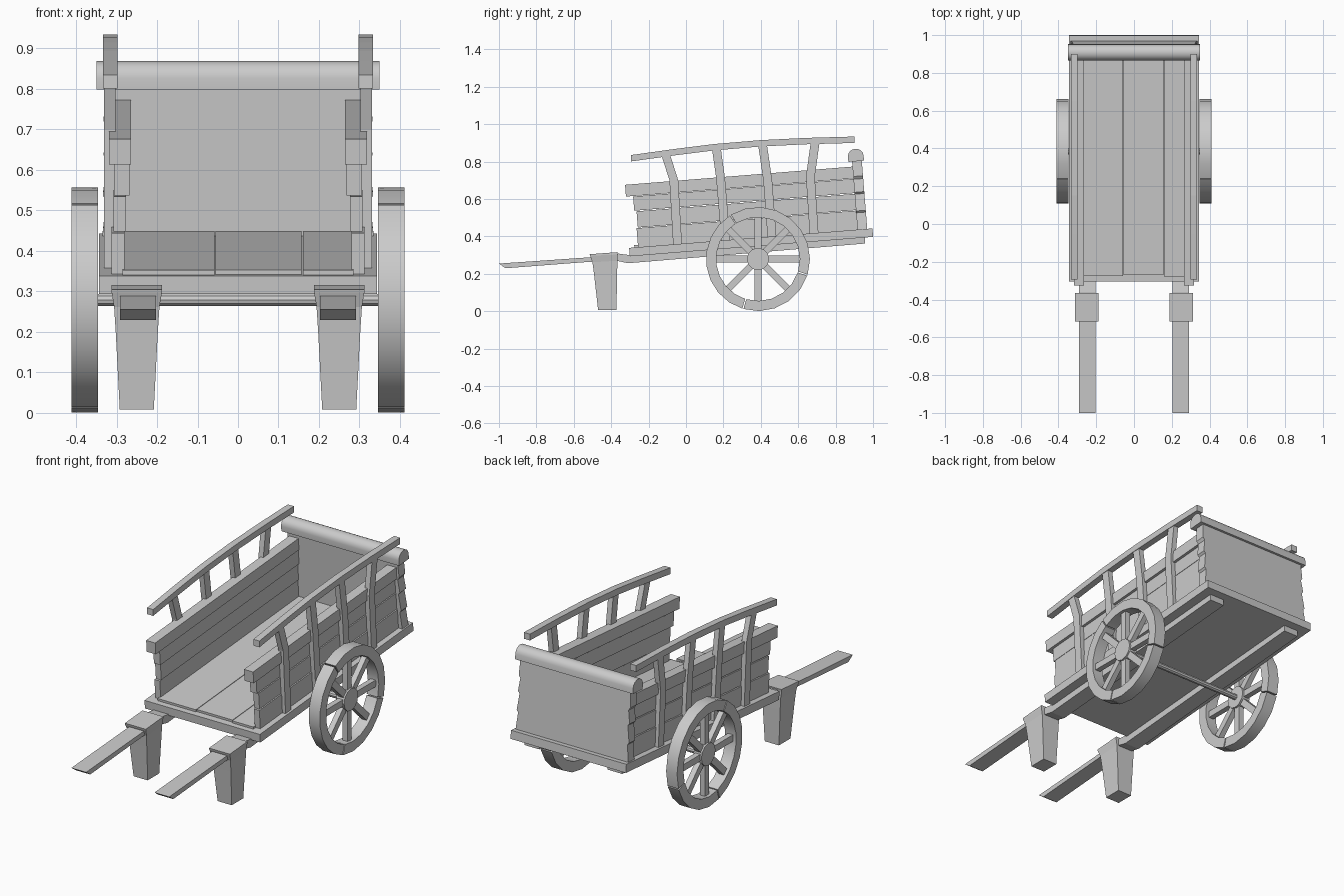
import bpy, bmesh, math

if "Cube" in bpy.data.objects:
    bpy.data.objects.remove(bpy.data.objects["Cube"])

ANG = math.atan(0.08)          # the cart body tips up toward the back
CA, SA = math.cos(ANG), math.sin(ANG)
BED_Z = 0.363


def tilt(s, h):
    """Body coordinates (along bed, above bed) to world (y, z)."""
    return s * CA - h * SA, BED_Z + s * SA + h * CA


def finish(name, bm, smooth=False):
    bmesh.ops.recalc_face_normals(bm, faces=bm.faces[:])
    me = bpy.data.meshes.new(name)
    bm.to_mesh(me)
    bm.free()
    ob = bpy.data.objects.new(name, me)
    bpy.context.collection.objects.link(ob)
    if smooth:
        bpy.context.view_layer.objects.active = ob
        ob.select_set(True)
        bpy.ops.object.shade_smooth_by_angle(angle=math.radians(30))
        ob.select_set(False)
    return ob


def loft(bm, rings):
    """Skin a list of equal-length point rings and cap both ends."""
    vs = [[bm.verts.new(p) for p in r] for r in rings]
    n = len(vs[0])
    for a, b in zip(vs, vs[1:]):
        for i in range(n):
            bm.faces.new((a[i], a[(i + 1) % n], b[(i + 1) % n], b[i]))
    bm.faces.new(vs[0])
    bm.faces.new(vs[-1][::-1])


def slab(bm, pts, x0, x1):
    """Extrude a (y, z) profile from x0 to x1."""
    loft(bm, [[(x, y, z) for y, z in pts] for x in (x0, x1)])


def body_box(bm, x0, x1, s0, s1, h0, h1):
    slab(bm, [tilt(s0, h0), tilt(s1, h0), tilt(s1, h1), tilt(s0, h1)], x0, x1)


def strip(path, w, along_z):
    """Profile of constant width around a (y, z) path."""
    dy, dz = (w / 2, 0) if along_z else (0, w / 2)
    return [(y - dy, z - dz) for y, z in path] + [(y + dy, z + dz) for y, z in path[::-1]]


# Bed frame
bm = bmesh.new()
body_box(bm, -0.343, 0.343, -0.305, 1.0, -0.045, 0)
finish("bed_frame", bm)

# Floor boards
bm = bmesh.new()
for x0, x1, s0 in ((-0.285, -0.058, -0.275), (-0.055, 0.157, -0.27), (0.16, 0.285, -0.277)):
    body_box(bm, x0, x1, s0, 0.925, -0.005, 0.012)
finish("floor_boards", bm)

# Side planks: x inner, x outer, start, end, bottom, top
planks = [(0.280, 0.312, -0.257, 0.925, 0.0, 0.102),
          (0.276, 0.308, -0.250, 0.922, 0.105, 0.192),
          (0.268, 0.306, -0.262, 0.925, 0.196, 0.272),
          (0.264, 0.318, -0.300, 0.922, 0.275, 0.338)]
for side, sx in (("left", -1), ("right", 1)):
    bm = bmesh.new()
    for xi, xo, s0, s1, h0, h1 in planks:
        body_box(bm, sx * xi, sx * xo, s0, s1, h0, h1)
    finish(side + "_side_planks", bm)

# Tailgate with worn, zigzag side edges
edge = [(0.335, 0), (0.325, 0.09), (0.334, 0.10), (0.322, 0.19), (0.332, 0.20),
        (0.322, 0.27), (0.332, 0.285), (0.326, 0.38)]
outline = edge + [(-x, h) for x, h in edge[::-1]]
bm = bmesh.new()
loft(bm, [[(x, *tilt(s, h)) for x, h in outline] for s in (0.92, 0.972)])
finish("tailgate", bm)

# Rounded cap along the tailgate top
prof = [(0.90, 0.365), (0.984, 0.365)]
prof += [(0.942 + 0.042 * math.cos(a), 0.393 + 0.039 * math.sin(a))
         for a in [math.pi * i / 8 for i in range(9)]]
bm = bmesh.new()
slab(bm, [tilt(s, h) for s, h in prof], -0.35, 0.35)
finish("tailgate_cap", bm, True)

# Curved top rails and bent stakes
rail = [(-0.295, 0.818), (-0.05, 0.852), (0.15, 0.877), (0.4, 0.898), (0.65, 0.910), (0.9, 0.917)]
stakes = [[(-0.045, 0.352), (-0.065, 0.70), (-0.108, 0.835)],
          [(0.213, 0.373), (0.185, 0.71), (0.163, 0.867)],
          [(0.46, 0.393), (0.437, 0.70), (0.41, 0.885)],
          [(0.685, 0.410), (0.665, 0.72), (0.69, 0.90)]]
for side, sx in (("left", -1), ("right", 1)):
    bm = bmesh.new()
    slab(bm, strip(rail, 0.034, False), sx * 0.298, sx * 0.334)
    finish(side + "_top_rail", bm)
    bm = bmesh.new()
    for path in stakes:
        slab(bm, strip(path, 0.047, True), sx * 0.302, sx * 0.331)
    finish(side + "_stakes", bm)

# Shafts: under-bed beams that run forward into handles
shaft = [(-1.0, 0.255), (-0.965, 0.230), (-0.52, 0.264), (-0.37, 0.27), (-0.31, 0.257),
         (0.957, 0.362), (0.957, 0.397), (-0.30, 0.300), (-0.36, 0.308), (-0.52, 0.288)]
for side, sx in (("left", -1), ("right", 1)):
    bm = bmesh.new()
    slab(bm, shaft, sx * 0.203, sx * 0.291)
    finish(side + "_shaft", bm)

# Front legs: half width, y front, y back, z (front, back)
leg = [(0.042, -0.470, -0.372, 0.008, 0.008), (0.052, -0.492, -0.368, 0.20, 0.20),
       (0.056, -0.500, -0.367, 0.262, 0.27), (0.062, -0.513, -0.367, 0.297, 0.303),
       (0.062, -0.515, -0.365, 0.305, 0.316)]
for side, cx in (("left", -0.25), ("right", 0.25)):
    bm = bmesh.new()
    loft(bm, [[(cx - w, y0, z0), (cx + w, y0, z0), (cx + w, y1, z1), (cx - w, y1, z1)]
              for w, y0, y1, z0, z1 in leg])
    finish(side + "_front_leg", bm)

# Wheels
WY, WZ, R_OUT, R_IN = 0.385, 0.279, 0.278, 0.224


def polar(r, deg):
    a = math.radians(deg)
    return WY + r * math.cos(a), WZ + r * math.sin(a)


def disc(r, n):
    return [polar(r, 360 * i / n) for i in range(n)]


for side, sx in (("left", -1), ("right", 1)):
    # Rim in three arcs with thin joints
    bm = bmesh.new()
    for a0, a1 in ((-18, 122), (122, 253), (253, 342)):
        a0, a1 = a0 + 0.7, a1 - 0.7
        n = round((a1 - a0) / 17)
        rings = []
        for i in range(n + 1):
            a = a0 + (a1 - a0) * i / n
            rings.append([(sx * x, *polar(r, a)) for x, r in
                          ((0.346, R_IN), (0.346, R_OUT), (0.411, R_OUT), (0.411, R_IN))])
        loft(bm, rings)
    finish(side + "_wheel_rim", bm, True)

    # Eight spokes
    bm = bmesh.new()
    for k in range(8):
        a = math.radians(45 * k)
        c, s = math.cos(a), math.sin(a)
        pts = [(WY + r * c - t * s, WZ + r * s + t * c)
               for r, t in ((0.03, -0.018), (0.232, -0.018), (0.232, 0.018), (0.03, 0.018))]
        slab(bm, pts, sx * 0.364, sx * 0.394)
    finish(side + "_wheel_spokes", bm)

    # Hub
    bm = bmesh.new()
    slab(bm, disc(0.06, 12), sx * 0.354, sx * 0.403)
    finish(side + "_wheel_hub", bm, True)

# Axle
bm = bmesh.new()
slab(bm, disc(0.016, 10), -0.37, 0.37)
finish("axle", bm, True)
